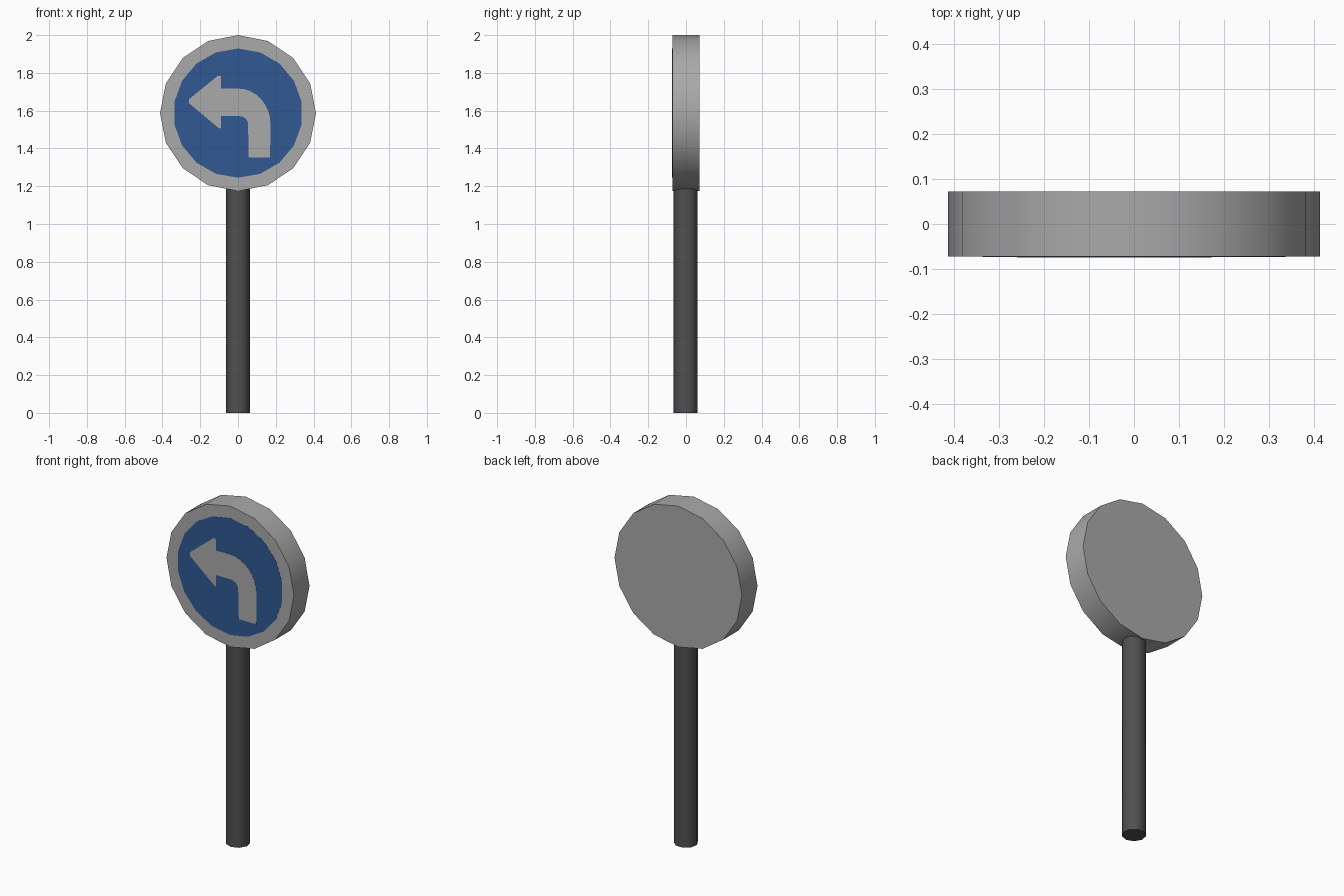
import bpy, bmesh
from math import sin, cos, pi, radians

cube = bpy.data.objects.get("Cube")
if cube:
    bpy.data.objects.remove(cube, do_unlink=True)


def material(name, rgb):
    m = bpy.data.materials.new(name)
    m.use_nodes = True
    m.diffuse_color = (*rgb, 1)
    m.node_tree.nodes["Principled BSDF"].inputs["Base Color"].default_value = (*rgb, 1)
    return m


light_grey = material("light_grey", (0.40, 0.40, 0.40))
blue = material("sign_blue", (0.031, 0.099, 0.288))
dark_grey = material("dark_grey", (0.081, 0.081, 0.081))


def ring(sides, radius, start):
    """Corners of a regular polygon as (u, v) pairs."""
    return [(radius * cos(start + 2 * pi * i / sides),
             radius * sin(start + 2 * pi * i / sides)) for i in range(sides)]


def prism(name, base, offset, mat, smooth=None):
    """Solid made by sweeping a flat outline along an offset."""
    bm = bmesh.new()
    face = bm.faces.new([bm.verts.new(p) for p in base])
    swept = bmesh.ops.extrude_face_region(bm, geom=[face])["geom"]
    bmesh.ops.translate(bm, vec=offset,
                        verts=[g for g in swept if isinstance(g, bmesh.types.BMVert)])
    bmesh.ops.recalc_face_normals(bm, faces=bm.faces)
    mesh = bpy.data.meshes.new(name)
    bm.to_mesh(mesh)
    bm.free()
    mesh.materials.append(mat)
    ob = bpy.data.objects.new(name, mesh)
    bpy.context.collection.objects.link(ob)
    if smooth:
        bpy.ops.object.select_all(action="DESELECT")
        bpy.context.view_layer.objects.active = ob
        ob.select_set(True)
        bpy.ops.object.shade_smooth_by_angle(angle=radians(smooth))
    return ob


CENTRE_Z, RADIUS, HALF = 1.587, 0.413, 0.072


def upright(points, y, z=0):
    return [(u, y, v + z) for u, v in points]


# Pole: nine sides, one corner to the front
prism("pole", [(x, y, 0) for x, y in ring(9, 0.065, -pi / 2)], (0, 0, 1.2), dark_grey, 50)

# Sign disc
prism("sign_disc", upright(ring(16, RADIUS, pi / 2), -HALF, CENTRE_Z),
      (0, 2 * HALF, 0), light_grey, 30)

# Blue face plate
prism("blue_face", upright(ring(18, 0.342, pi / 2), -HALF - 0.001, CENTRE_Z),
      (0, 0.002, 0), blue)


# Turn-left arrow plate: head, outer bend, stem, inner bend
def bend(rx, rz):
    return [(rx * sin(a), 1.53 + rz * cos(a)) for a in (pi / 2 * i / 8 for i in range(9))]


head = [(-0.09, 1.572), (-0.09, 1.505), (-0.105, 1.51), (-0.26, 1.64), (-0.26, 1.66),
        (-0.108, 1.784), (-0.09, 1.784), (-0.09, 1.717)]
stem = [(0.17, 1.353), (0.057, 1.353)]
arrow = head + bend(0.172, 0.187) + stem + bend(0.053, 0.042)[::-1]
prism("turn_arrow", upright(arrow, -HALF - 0.002), (0, 0.003, 0), light_grey)
